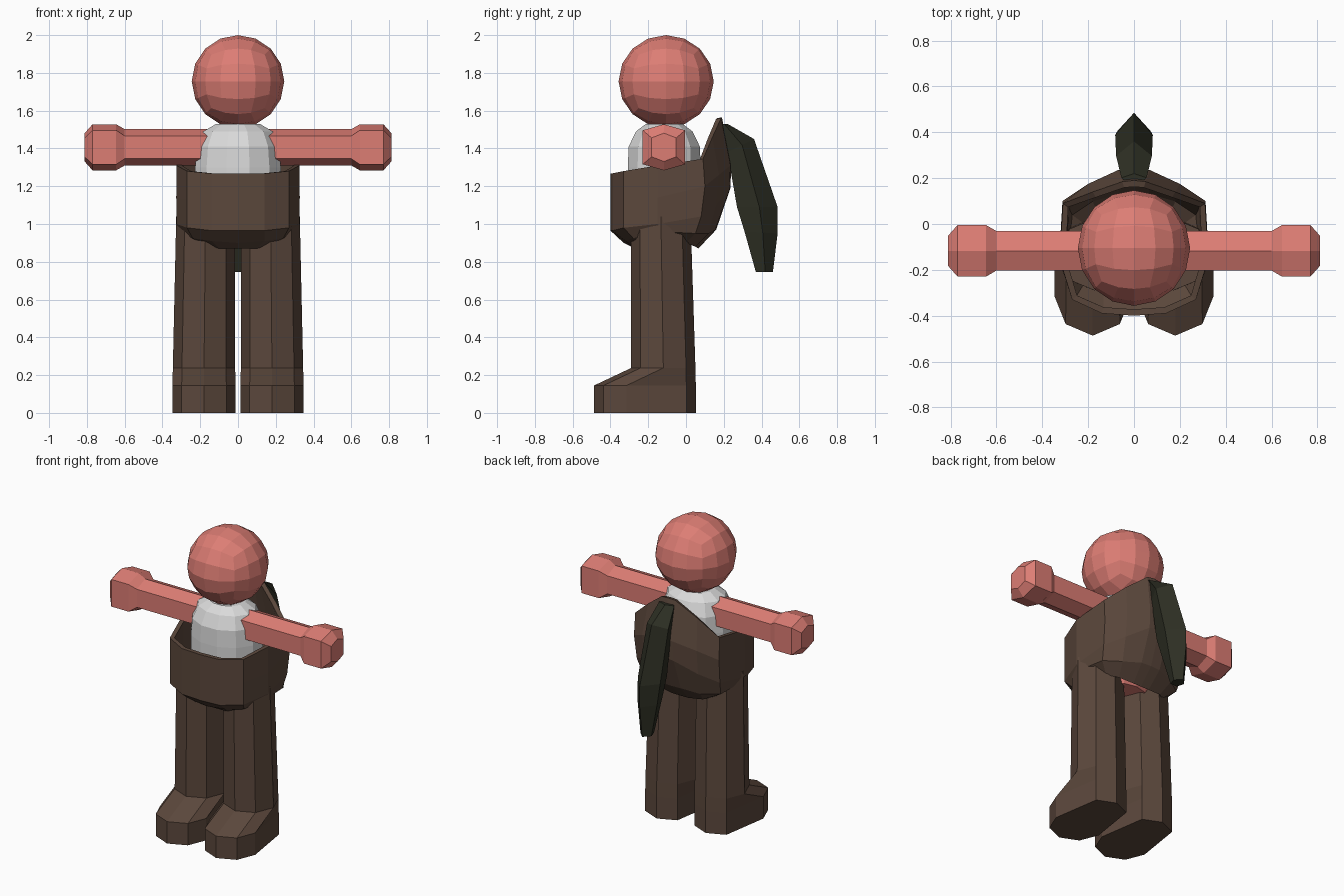
import bpy, bmesh, math

if "Cube" in bpy.data.objects:
    bpy.data.objects.remove(bpy.data.objects["Cube"])


def colour(name, rgb):
    m = bpy.data.materials.new(name)
    m.diffuse_color = (*rgb, 1)
    m.use_nodes = True
    m.node_tree.nodes["Principled BSDF"].inputs["Base Color"].default_value = m.diffuse_color
    return m


SKIN = colour("skin_pink", (0.72, 0.205, 0.175))
WHITE = colour("shirt_white", (0.70, 0.70, 0.70))
BROWN = colour("trouser_brown", (0.105, 0.064, 0.045))
GREEN = colour("tail_green", (0.026, 0.028, 0.017))


def finish(bm, name, mat):
    bmesh.ops.recalc_face_normals(bm, faces=bm.faces[:])
    me = bpy.data.meshes.new(name)
    bm.to_mesh(me)
    bm.free()
    me.materials.append(mat)
    ob = bpy.data.objects.new(name, me)
    bpy.context.collection.objects.link(ob)
    return ob


def loft(name, rings, mat, caps=True):
    """Skin a list of equal-length closed rings."""
    bm = bmesh.new()
    vs = [[bm.verts.new(p) for p in r] for r in rings]
    n = len(rings[0])
    for a, b in zip(vs, vs[1:]):
        for i in range(n):
            j = (i + 1) % n
            bm.faces.new((a[i], a[j], b[j], b[i]))
    if caps:
        bm.faces.new(vs[0])
        bm.faces.new(vs[-1])
    return finish(bm, name, mat)


def oval(cx, cy, z, rx, ry, n, turn=0.0):
    return [(cx + rx * math.cos(turn + math.tau * i / n),
             cy + ry * math.sin(turn + math.tau * i / n), z) for i in range(n)]


def mirrored(half):
    """Half ring from front centre to back centre, completed on the -x side."""
    return half + [(-x, y, z) for x, y, z in half[-2:0:-1]]


# Head: cube rounded into a sphere
bm = bmesh.new()
bmesh.ops.create_cube(bm, size=2)
bmesh.ops.subdivide_edges(bm, edges=bm.edges[:], cuts=3, use_grid_fill=True)
for v in bm.verts:
    d = v.co.copy()
    for k in range(3):
        d[k] = math.tan(d[k] * math.pi / 4)
    d.normalize()
    v.co = (d.x * 0.245, d.y * 0.252 - 0.105, d.z * 0.245 + 1.755)
finish(bm, "head", SKIN)

# Shirt and the hidden lower body
loft("shirt", [oval(0, -0.115, z, rx, ry, 12, math.pi / 12) for z, rx, ry in
               [(1.18, 0.235, 0.20), (1.30, 0.235, 0.20), (1.41, 0.225, 0.195),
                (1.49, 0.19, 0.155), (1.53, 0.12, 0.10)]], WHITE)
loft("lower_body", [oval(0, -0.115, z, r, r * 0.85, 12) for z, r in
                    [(0.89, 0.16), (0.97, 0.21), (1.18, 0.22)]], SKIN)

for side, label in ((1, "right"), (-1, "left")):
    # Arm with a chunky hand, six-sided section
    def hexa(x, w, h, top):
        pts = [(0, top), (w, h), (w, -h), (0, -top), (-w, -h), (-w, h)]
        return [(side * x, -0.117 + y, 1.406 + z) for y, z in pts]
    loft(label + "_arm", [hexa(0.10, 0.086, 0.06, 0.096),
                          hexa(0.605, 0.086, 0.06, 0.096)], SKIN)
    loft(label + "_hand", [hexa(0.60, 0.086, 0.06, 0.096),
                           hexa(0.645, 0.112, 0.09, 0.122),
                           hexa(0.77, 0.112, 0.09, 0.122),
                           hexa(0.812, 0.065, 0.05, 0.075)], SKIN)

    # Leg and shoe in one eight-sided sleeve, toe pushed forward
    def toe(z):
        return [(x, y - (0.195 if y < -0.10 else 0), z)
                for x, y, z in oval(side * 0.18, -0.12, z, 0.167, 0.172, 8)]
    loft(label + "_leg", [toe(0), toe(0.145),
                          oval(side * 0.18, -0.12, 0.238, 0.165, 0.17, 8),
                          oval(side * 0.172, -0.133, 1.04, 0.155, 0.157, 8)], BROWN)

# Trouser waist: open bucket with a high pointed back
rim = [(0, -0.40, 1.268), (0.14, -0.39, 1.268), (0.27, -0.33, 1.28),
       (0.325, -0.15, 1.31), (0.31, 0.09, 1.345), (0.18, 0.14, 1.46),
       (0.05, 0.185, 1.56), (0, 0.19, 1.565)]
waist = [(0, -0.40, 1.12), (0.14, -0.39, 1.12), (0.27, -0.33, 1.13),
         (0.327, -0.15, 1.14), (0.312, 0.10, 1.20), (0.20, 0.175, 1.26),
         (0.07, 0.235, 1.31), (0, 0.24, 1.32)]
hip = [(0, -0.40, 0.965), (0.14, -0.39, 0.965), (0.27, -0.33, 0.98),
       (0.325, -0.15, 1.00), (0.305, 0.08, 1.04), (0.20, 0.16, 1.10),
       (0.07, 0.23, 1.18), (0, 0.235, 1.19)]
seat = [(0, -0.33, 0.90), (0.14, -0.32, 0.91), (0.24, -0.28, 0.925),
        (0.31, -0.14, 0.96), (0.29, 0.05, 0.95), (0.19, 0.12, 0.95),
        (0.07, 0.155, 0.97), (0, 0.16, 0.97)]
hem = [(0, -0.27, 0.87), (0.10, -0.27, 0.87), (0.18, -0.24, 0.89),
       (0.24, -0.14, 0.91), (0.22, 0.00, 0.90), (0.16, 0.05, 0.88),
       (0.06, 0.065, 0.87), (0, 0.065, 0.87)]
trousers = loft("trouser_waist", [mirrored(r) for r in (hem, seat, hip, waist, rim)],
                BROWN, caps=False)
shell = trousers.modifiers.new("thickness", 'SOLIDIFY')
shell.thickness = 0.028
shell.offset = -1

# Hanging tail: rings of inner edge, sides and a central back ridge
rings = []
for yi, zi, yo, zo, w in [(0.18, 1.53, 0.22, 1.53, 0.055), (0.22, 1.38, 0.36, 1.45, 0.078),
                          (0.27, 1.09, 0.485, 1.09, 0.082), (0.31, 0.96, 0.485, 0.95, 0.072),
                          (0.37, 0.745, 0.46, 0.745, 0.04)]:
    ym, zm = yi + (yo - yi) * 0.55, zi + (zo - zi) * 0.55
    rings.append([(-w * 0.6, yi, zi), (w * 0.6, yi, zi), (w, ym, zm),
                  (0, yo, zo), (-w, ym, zm)])
loft("tail", rings, GREEN)
